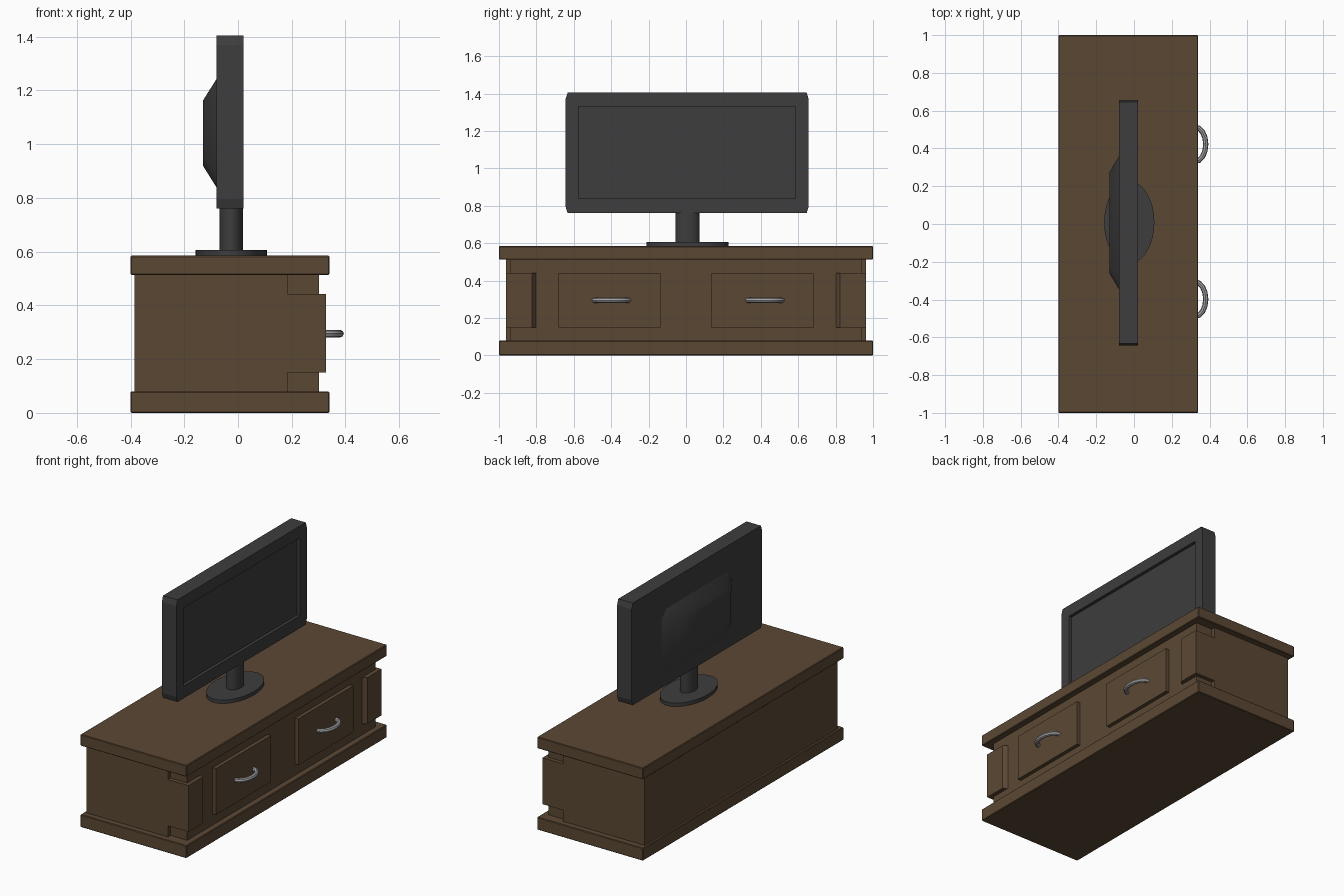
import bpy, bmesh, math
from mathutils import Matrix, Vector

cube = bpy.data.objects.get("Cube")
if cube:
    bpy.data.objects.remove(cube, do_unlink=True)


def material(name, color):
    m = bpy.data.materials.new(name)
    m.use_nodes = True
    m.diffuse_color = (*color, 1)
    bsdf = m.node_tree.nodes["Principled BSDF"]
    bsdf.inputs["Base Color"].default_value = (*color, 1)
    bsdf.inputs["Roughness"].default_value = 0.6
    return m


wood = material("brown wood", (0.105, 0.064, 0.034))
plastic = material("dark grey plastic", (0.047, 0.047, 0.047))
metal = material("light grey metal", (0.36, 0.36, 0.37))


def finish(name, bm, mat, smooth=None):
    bmesh.ops.recalc_face_normals(bm, faces=bm.faces)
    me = bpy.data.meshes.new(name)
    bm.to_mesh(me)
    bm.free()
    me.materials.append(mat)
    ob = bpy.data.objects.new(name, me)
    bpy.context.collection.objects.link(ob)
    if smooth:
        bpy.ops.object.select_all(action='DESELECT')
        ob.select_set(True)
        bpy.context.view_layer.objects.active = ob
        bpy.ops.object.shade_smooth_by_angle(angle=math.radians(smooth))
    return ob


def box(name, x, y, z, mat, bevel=0):
    bm = bmesh.new()
    lo, hi = Vector((x[0], y[0], z[0])), Vector((x[1], y[1], z[1]))
    size = hi - lo
    bmesh.ops.create_cube(bm, size=1, matrix=Matrix.Translation((lo + hi) / 2)
                          @ Matrix.Diagonal((*size, 1)))
    ob = finish(name, bm, mat)
    if bevel:
        mod = ob.modifiers.new("Bevel", 'BEVEL')
        mod.width, mod.segments = bevel, 1
    return ob


def disc(name, rx, ry, z0, z1, mat):
    bm = bmesh.new()
    bmesh.ops.create_cone(bm, cap_ends=True, segments=32, radius1=1, radius2=1, depth=1,
                          matrix=Matrix.Translation((-0.025, 0.008, (z0 + z1) / 2))
                          @ Matrix.Diagonal((rx, ry, z1 - z0, 1)))
    return finish(name, bm, mat, 40)


def loft(name, sections, mat, smooth=None):
    """Join (x, half_y, half_z, cut_y, cut_z) chamfered rectangles along x."""
    bm = bmesh.new()
    rings = []
    for x, hy, hz, cy, cz, zc in sections:
        quarter = [(hy, hz - cz), (hy - cy, hz)]
        pts = quarter + [(-y, z) for y, z in reversed(quarter)]
        pts += [(-y, -z) for y, z in pts]
        rings.append([bm.verts.new((x, y + 0.006, z + zc)) for y, z in pts])
    for a, b in zip(rings, rings[1:]):
        for i in range(len(a)):
            j = (i + 1) % len(a)
            bm.faces.new((a[i], a[j], b[j], b[i]))
    bm.faces.new(rings[0])
    bm.faces.new(rings[-1])
    return finish(name, bm, mat, smooth)


# Cabinet slabs and carcass
box("cabinet_base", (-0.4, 0.34), (-1, 1), (0, 0.08), wood, 0.004)
box("cabinet_top", (-0.4, 0.34), (-1, 1), (0.513, 0.585), wood, 0.004)
box("cabinet_side_body", (-0.385, 0.185), (-0.962, 0.962), (0.08, 0.513), wood)
box("cabinet_front_body", (0.18, 0.302), (-0.937, 0.937), (0.08, 0.513), wood)

# Corner posts with a chamfered inner edge, drawers and arched handles
for side, label in ((-1, "right"), (1, "left")):
    bm = bmesh.new()
    outline = [(0.18, 0.962), (0.328, 0.962), (0.328, 0.823), (0.302, 0.802), (0.18, 0.802)]
    face = bm.faces.new([bm.verts.new((x, side * y, 0.15)) for x, y in outline])
    top = bmesh.ops.extrude_face_region(bm, geom=[face])["geom"]
    bmesh.ops.translate(bm, vec=(0, 0, 0.292),
                        verts=[v for v in top if isinstance(v, bmesh.types.BMVert)])
    finish(f"{label}_corner_post", bm, wood)

    mid = side * 0.41
    box(f"{label}_drawer", (0.29, 0.326), (mid - 0.273, mid + 0.273), (0.15, 0.442), wood)

    # Octagonal tube swept along a half oval
    bm = bmesh.new()
    rings = []
    for i in range(9):
        t = math.pi * i / 8
        center = Vector((0.322 + 0.058 * math.sin(t), mid + 0.012 - 0.092 * math.cos(t), 0.295))
        out = Vector((0.092 * math.sin(t), -0.058 * math.cos(t), 0)).normalized()
        ring = []
        for k in range(8):
            a = math.tau * k / 8
            ring.append(bm.verts.new(center + 0.014 * (out * math.cos(a)
                                                       + Vector((0, 0, math.sin(a))))))
        rings.append(ring)
    for a, b in zip(rings, rings[1:]):
        for k in range(8):
            n = (k + 1) % 8
            bm.faces.new((a[k], a[n], b[n], b[k]))
    bm.faces.new(rings[0])
    bm.faces.new(rings[-1])
    finish(f"{label}_handle", bm, metal, 35)

# Television: stand, housing with sunken screen, bulging back
disc("stand_foot", 0.133, 0.218, 0.583, 0.607, plastic)
disc("stand_neck", 0.044, 0.064, 0.6, 0.77, plastic)
loft("television_housing", [
    (-0.08, 0.65, 0.322, 0.011, 0.035, 1.083),
    (0.021, 0.65, 0.322, 0.011, 0.035, 1.083),
    (0.021, 0.58, 0.246, 0.001, 0.001, 1.085),
    (0.001, 0.58, 0.246, 0.001, 0.001, 1.085)], plastic)
loft("television_back_bulge", [
    (-0.078, 0.355, 0.205, 0.05, 0.05, 1.041),
    (-0.13, 0.268, 0.122, 0.04, 0.04, 1.041)], plastic, 60)
